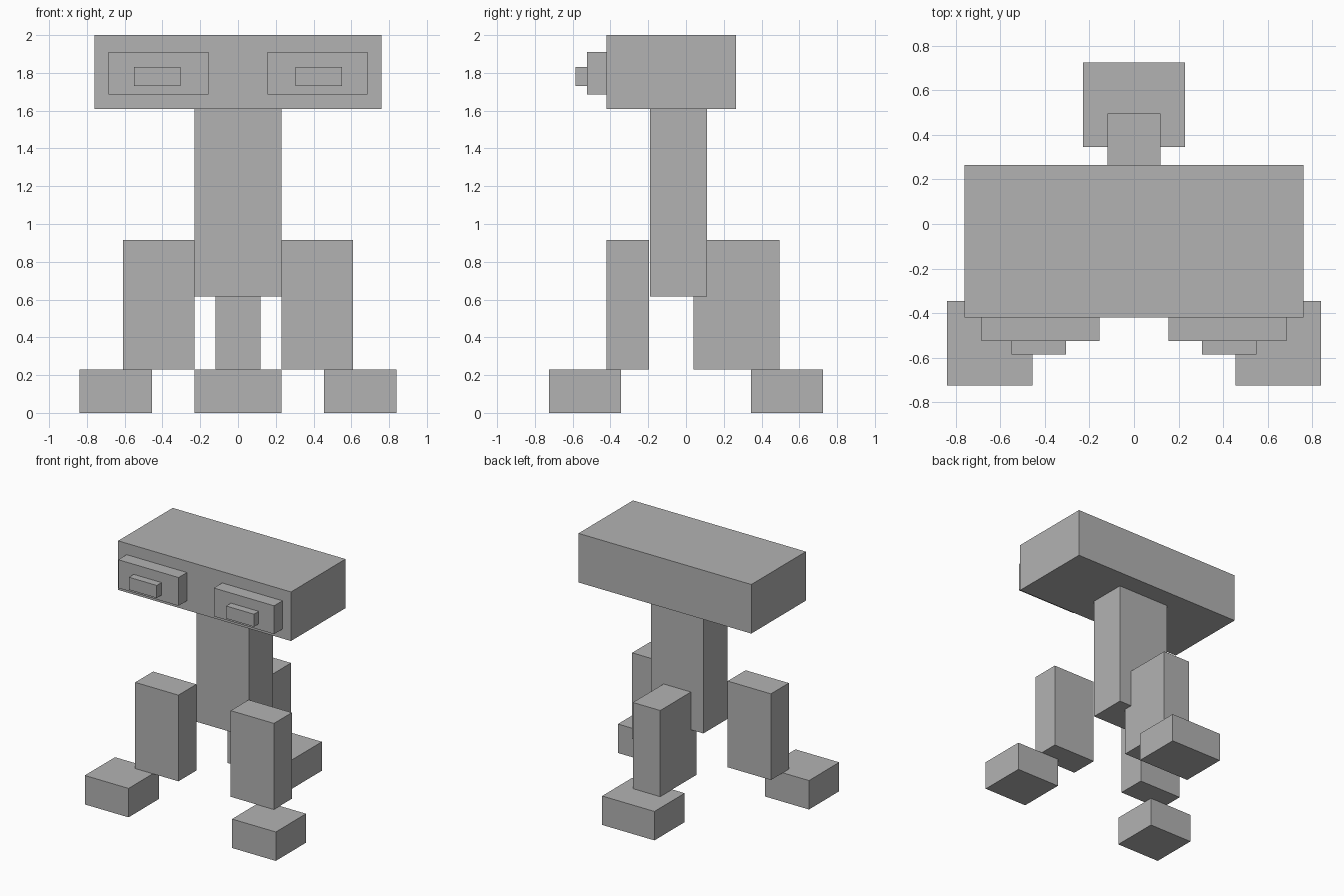
import bpy
import bmesh
from mathutils import Vector

default_cube = bpy.data.objects.get("Cube")
if default_cube:
    bpy.data.objects.remove(default_cube, do_unlink=True)

# One plain grey for the whole figure
grey = bpy.data.materials.new("plain_grey")
grey.use_nodes = True
colour = (0.45, 0.45, 0.45, 1)
grey.diffuse_color = colour
grey.node_tree.nodes["Principled BSDF"].inputs["Base Color"].default_value = colour


def box(name, x, y, z):
    """Flat-faced box spanning the given (low, high) range on each axis."""
    low, high = Vector((x[0], y[0], z[0])), Vector((x[1], y[1], z[1]))
    bm = bmesh.new()
    bmesh.ops.create_cube(bm, size=1)
    bmesh.ops.scale(bm, vec=high - low, verts=bm.verts)
    mesh = bpy.data.meshes.new(name)
    bm.to_mesh(mesh)
    bm.free()
    mesh.materials.append(grey)
    obj = bpy.data.objects.new(name, mesh)
    obj.location = (low + high) / 2
    bpy.context.collection.objects.link(obj)
    return obj


def box_pair(name, x, y, z):
    """The same box on the left (+x) and mirrored on the right."""
    box("left_" + name, x, y, z)
    box("right_" + name, (-x[1], -x[0]), y, z)


foot_z = (0, 0.23)
leg_z = (0.23, 0.915)

# Head and torso
box("head", (-0.76, 0.76), (-0.42, 0.265), (1.61, 2))
box("torso", (-0.23, 0.23), (-0.19, 0.11), (0.615, 1.61))

# Stepped eyes
box_pair("eye", (0.155, 0.685), (-0.525, -0.42), (1.685, 1.91))
box_pair("pupil", (0.305, 0.55), (-0.585, -0.525), (1.73, 1.83))

# Two front legs with feet
box_pair("front_leg", (0.23, 0.61), (-0.42, -0.195), leg_z)
box_pair("front_foot", (0.455, 0.84), (-0.725, -0.345), foot_z)

# Single rear leg with foot
box("rear_leg", (-0.12, 0.12), (0.04, 0.495), leg_z)
box("rear_foot", (-0.23, 0.23), (0.345, 0.725), foot_z)
